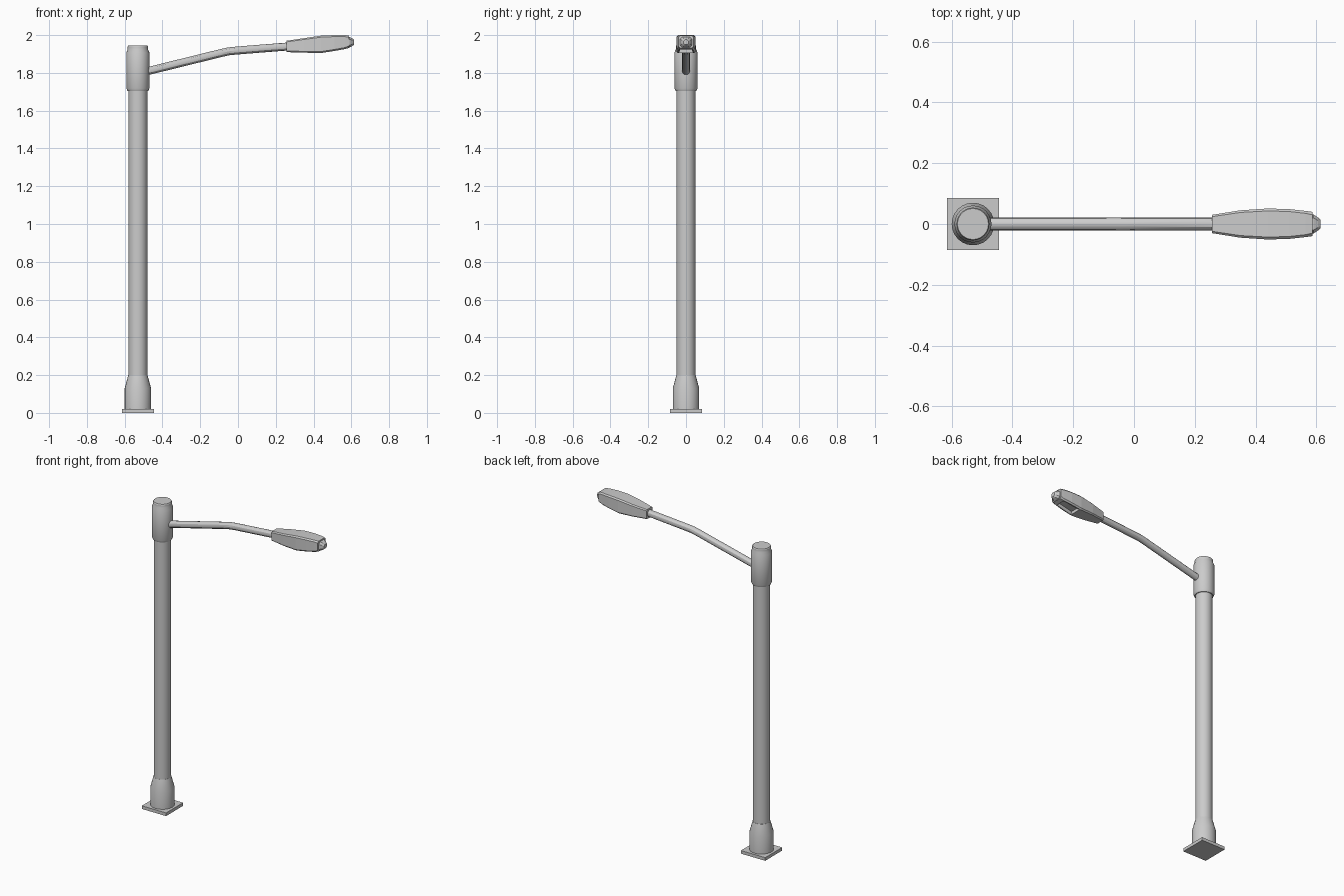
import bpy, bmesh, math
from mathutils import Vector

if "Cube" in bpy.data.objects:
    bpy.data.objects.remove(bpy.data.objects["Cube"])

POLE_X = -0.53


def finish(name, bm, smooth=True):
    bmesh.ops.recalc_face_normals(bm, faces=bm.faces[:])
    me = bpy.data.meshes.new(name)
    bm.to_mesh(me)
    bm.free()
    ob = bpy.data.objects.new(name, me)
    bpy.context.collection.objects.link(ob)
    if smooth:
        bpy.ops.object.select_all(action='DESELECT')
        ob.select_set(True)
        bpy.context.view_layer.objects.active = ob
        bpy.ops.object.shade_smooth_by_angle(angle=math.radians(30))
    return ob


def loft(bm, rings):
    """Skin closed rings of points; caps both ends. Returns face strips."""
    loops = [[bm.verts.new(p) for p in r] for r in rings]
    n = len(loops[0])
    strips = [[bm.faces.new((a[i], a[(i + 1) % n], b[(i + 1) % n], b[i]))
               for i in range(n)] for a, b in zip(loops, loops[1:])]
    bm.faces.new(loops[0])
    bm.faces.new(loops[-1])
    return strips


def turned(name, profile, sides=24):
    bm = bmesh.new()
    loft(bm, [[(POLE_X + r * math.cos(math.tau * i / sides),
                r * math.sin(math.tau * i / sides), z) for i in range(sides)]
              for r, z in profile])
    return finish(name, bm)


def octagon(x, w, z0, z1, c):
    """Chamfered rectangle in the YZ plane; edge 0 is the flat bottom."""
    return [(x, -w + c, z0), (x, w - c, z0), (x, w, z0 + c), (x, w, z1 - c),
            (x, w - c, z1), (x, -w + c, z1), (x, -w, z1 - c), (x, -w, z0 + c)]


# Square base plate
bm = bmesh.new()
bmesh.ops.create_cube(bm, size=1)
for v in bm.verts:
    v.co = Vector((POLE_X + v.co.x * 0.17, v.co.y * 0.17, 0.01 + v.co.z * 0.02))
finish("base_plate", bm, False)

# Pole with its foot and upper collar
turned("pole_foot", [(.07, .015), (.07, .13), (.051, .2)])
turned("pole", [(.05, .15), (.05, 1.75)])
turned("collar", [(.055, 1.705), (.061, 1.718), (.061, 1.908), (.054, 1.924),
                  (.054, 1.94), (.051, 1.945)])

# Bent arm
path = [(-.5, 1.804), (-.09, 1.905), (-.05, 1.914), (-.01, 1.918), (.28, 1.941)]
bm = bmesh.new()
rings = []
for i, (x, z) in enumerate(path):
    a, b = path[max(i - 1, 0)], path[min(i + 1, len(path) - 1)]
    t = Vector((b[0] - a[0], 0, b[1] - a[1])).normalized()
    up = Vector((-t.z, 0, t.x))
    rings.append([Vector((x, 0, z)) + 0.021 * (up * math.cos(k * math.tau / 12)
                  + Vector((0, 1, 0)) * math.sin(k * math.tau / 12))
                  for k in range(12)])
loft(bm, rings)
finish("arm", bm)

# Lamp head: x, half width, bottom, top, chamfer
sections = [(.256, .030, 1.910, 1.970, .006), (.35, .045, 1.907, 1.984, .007),
            (.44, .051, 1.905, 1.997, .008), (.51, .049, 1.916, 2.0, .008),
            (.565, .043, 1.926, 2.0, .008), (.587, .040, 1.932, 1.998, .010)]
bm = bmesh.new()
strips = loft(bm, [octagon(*s) for s in sections])
bmesh.ops.recalc_face_normals(bm, faces=bm.faces[:])
# Recessed light opening underneath
bmesh.ops.inset_region(bm, faces=[s[0] for s in strips[2:4]],
                       thickness=0.008, depth=0)
bm.normal_update()
bmesh.ops.inset_region(bm, faces=[s[0] for s in strips[2:4]],
                       thickness=0.003, depth=-0.02)
finish("lamp_head", bm, False)

# Tapered end cap
bm = bmesh.new()
loft(bm, [octagon(.58, .032, 1.934, 1.990, .012),
          octagon(.59, .032, 1.934, 1.990, .012),
          octagon(.605, .022, 1.942, 1.983, .010),
          octagon(.614, .014, 1.949, 1.976, .008)])
finish("lamp_end_cap", bm, False)
